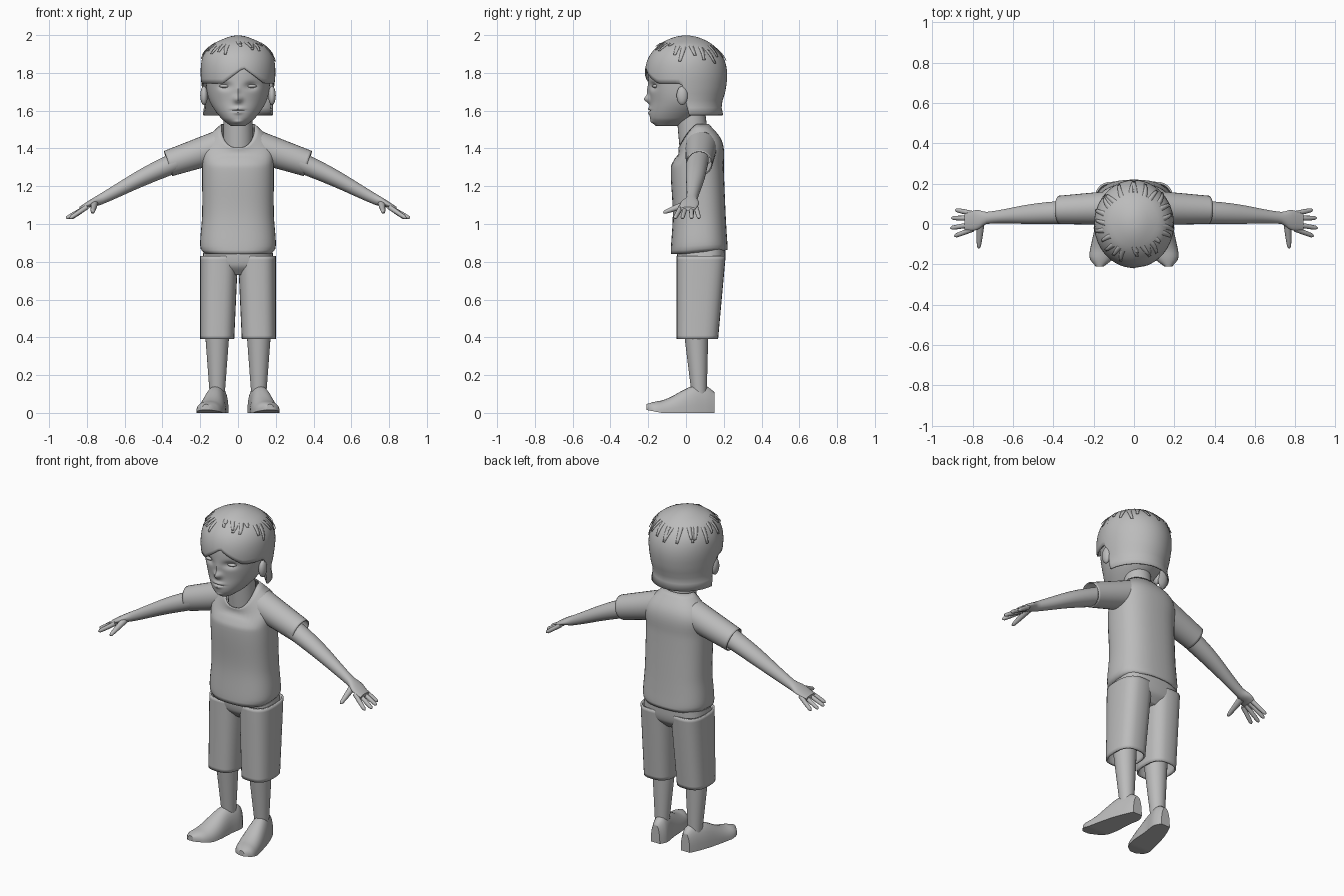
import bpy, bmesh, random
from math import sin, cos, tau, sqrt, exp, radians, copysign
from mathutils import Vector

random.seed(4)
if "Cube" in bpy.data.objects:
    bpy.data.objects.remove(bpy.data.objects["Cube"])

grey = bpy.data.materials.new("plain grey")
grey.use_nodes = True
colour = (.5, .5, .5, 1)
grey.diffuse_color = colour
grey.node_tree.nodes["Principled BSDF"].inputs["Base Color"].default_value = colour


def sample(rows, key):
    """Smooth curve through rows, whose first column is the key."""
    i = max(j for j in range(len(rows) - 1) if j == 0 or rows[j][0] <= key)
    start, end = rows[i], rows[i + 1]
    before, after = rows[max(i - 1, 0)], rows[min(i + 2, len(rows) - 1)]
    span = end[0] - start[0]
    t = (key - start[0]) / span
    ease = t * t * (3 - 2 * t)
    result = []
    for p, a, b, q in list(zip(before, start, end, after))[1:]:
        slope_in = (b - p) / (end[0] - before[0]) * span
        slope_out = (q - a) / (after[0] - start[0]) * span
        bend = t * (1 - t) * ((1 - t) * slope_in - t * slope_out)
        result.append(a + (b - a) * ease + bend)
    return result


def finish(name, bm, mirror=False, shell=0):
    """Turn a bmesh into a smooth shaded object."""
    bmesh.ops.recalc_face_normals(bm, faces=bm.faces)
    mesh = bpy.data.meshes.new(name)
    bm.to_mesh(mesh)
    bm.free()
    mesh.materials.append(grey)
    part = bpy.data.objects.new(name, mesh)
    bpy.context.collection.objects.link(part)
    bpy.ops.object.select_all(action='DESELECT')
    part.select_set(True)
    bpy.context.view_layer.objects.active = part
    bpy.ops.object.shade_smooth_by_angle(angle=radians(50))
    if shell:
        thickness = part.modifiers.new("thickness", 'SOLIDIFY')
        thickness.thickness = shell
        thickness.offset = -1
    if mirror:
        part.modifiers.new("mirror", 'MIRROR')


def skin(bm, rings):
    """Bridge rings of vertices with quads."""
    for ring, following in zip(rings, rings[1:]):
        for i in range(len(ring)):
            bm.faces.new((ring[i - 1], ring[i], following[i], following[i - 1]))


def loft(name, axis, rows, sides=28, steps=22, power=2, warp=None, mirror=False, shell=0):
    """Rows hold position along the axis, two centre coordinates, two radii."""
    bm = bmesh.new()
    rings = []
    for step in range(steps + 1):
        key = rows[0][0] + (rows[-1][0] - rows[0][0]) * step / steps
        u, v, ru, rv = sample(rows, key)
        ring = []
        for i in range(sides):
            c, s = cos(tau * i / sides), sin(tau * i / sides)
            co = [u + ru * copysign(abs(c) ** (2 / power), c),
                  v + rv * copysign(abs(s) ** (2 / power), s)]
            co.insert("xyz".index(axis), key)
            ring.append(bm.verts.new(warp(*co) if warp else co))
        rings.append(ring)
    skin(bm, rings)
    if not shell:
        bm.faces.new(rings[0])
        bm.faces.new(rings[-1])
    finish(name, bm, mirror, shell)


def limb(name, start, end, r_start, r_end, tip=False, **options):
    """Straight tapered limb, with a rounded tip if wanted."""
    start, end = Vector(start), Vector(end)
    turn = (end - start).to_track_quat('Z', 'Y')
    length = (end - start).length
    rows = [(0, 0, 0, r_start, r_start), (length, 0, 0, r_end, r_end)]
    if tip:
        rows[1] = (length - r_end, 0, 0, r_end, r_end)
        rows.append((length, 0, 0, r_end / 3, r_end / 3))
    loft(name, 'z', rows, warp=lambda *co: start + turn @ Vector(co), **options)


def ball(name, centre, size):
    bm = bmesh.new()
    bmesh.ops.create_uvsphere(bm, u_segments=16, v_segments=10, radius=1)
    for vert in bm.verts:
        vert.co = [c + s * p for c, s, p in zip(centre, size, vert.co)]
    finish(name, bm, mirror=True)


# Shirt: hem rises at the back, neckline dips at the front
def shirt_warp(x, y, z):
    dip = min(1, max(0, (.06 - y) / .1)) ** 1.5
    hem = max(0, .94 - z) * max(0, y)
    return x, y, z + hem - max(0, z - 1.3) * dip * .55


loft("shirt_body", 'z', [
    (.84, 0, .07, .18, .15), (.87, 0, .07, .2, .15), (1.05, 0, .07, .19, .14),
    (1.3, 0, .06, .19, .14), (1.4, 0, .07, .19, .13), (1.46, 0, .07, .16, .11),
    (1.53, 0, .04, .09, .08)],
    sides=40, steps=32, power=2.5, warp=shirt_warp, shell=.006)
limb("sleeves", (.1, .08, 1.41), (.37, .07, 1.32), .085, .07, mirror=True, shell=.006)

# Arms and hands
loft("arms", 'x', [
    (.3, .06, 1.34, .06, .06), (.5, .05, 1.25, .05, .05), (.73, .03, 1.13, .03, .03),
    (.78, .02, 1.11, .05, .02), (.84, .01, 1.08, .04, .01)], steps=30, mirror=True)
for label, y in ("little", .07), ("ring", .03), ("middle", -.02), ("index", -.06):
    limb(label + "_fingers", (.8, y * .6 + .01, 1.09), (.92 - abs(y) / 2, y, 1.03),
         .013, .01, tip=True, sides=10, mirror=True)
limb("thumbs", (.76, .01, 1.11), (.77, -.12, 1.06), .02, .01, tip=True, sides=12, mirror=True)

# Shorts, legs and shoes
loft("shorts_seat", 'z', [
    (.73, 0, .08, .1, .08), (.78, 0, .08, .18, .12), (.88, 0, .08, .18, .13)], power=3)
loft("shorts_legs", 'z', [(.39, .11, .06, .09, .11), (.83, .1, .08, .1, .13)],
     power=2.7, mirror=True, shell=.01)
limb("legs", (.11, .07, .1), (.11, .05, .5), .04, .07, mirror=True)
loft("shoes", 'y', [
    (-.21, .17, 0, .02, .03), (-.17, .16, 0, .06, .05), (-.09, .14, 0, .07, .08),
    (.03, .12, 0, .06, .14), (.11, .1, 0, .05, .14), (.15, .1, 0, .03, .11)],
    power=2.3, mirror=True,
    warp=lambda x, y, z: (x, y, max(z, 0) + max(0, -.13 - y) / 5))

# Neck, then the head with a push in y for each facial feature
limb("neck", (0, .05, 1.36), (0, .02, 1.64), .08, .075)
features = {
    "nose": (0, 1.66, .02, .02, -.03), "bridge": (0, 1.7, .01, .03, -.01),
    "socket": (.07, 1.73, .03, .02, .02), "chin": (0, 1.54, .03, .01, -.01),
    "upper lip": (0, 1.61, .03, .01, -.01), "lower lip": (0, 1.59, .02, .01, -.01),
    "mouth": (0, 1.6, .03, .004, .01)}


def face_warp(x, y, z):
    fade = min(1, max(0, -.03 - y) / .06)
    push = sum(depth * exp(-((abs(x) - fx) / wide) ** 2 - ((z - fz) / high) ** 2)
               for fx, fz, wide, high, depth in features.values())
    return x, y + fade * push, z


loft("head", 'z', [
    (1.52, 0, -.1, .04, .06), (1.56, 0, -.07, .09, .12), (1.65, 0, -.02, .15, .17),
    (1.75, 0, -.01, .17, .19), (1.84, 0, -.01, .17, .18), (1.92, 0, -.01, .12, .13)],
    sides=80, steps=90, warp=face_warp)
ball("eyes", (.07, -.16, 1.73), (.03, .02, .01))
ball("ears", (.18, -.02, 1.68), (.02, .03, .05))

# Hair: profile keyed on the root of the depth below the crown
CROWN = 1.99
hair_rows = [(sqrt(CROWN - z), rx, ry) for z, rx, ry in [
    (CROWN, 0, 0), (1.97, .08, .09), (1.94, .14, .14), (1.88, .18, .19),
    (1.8, .19, .21), (1.7, .18, .2), (1.63, .17, .18), (1.57, .18, .19)]]


def hair_point(angle, z, lift=0):
    rx, ry = sample(hair_rows, sqrt(CROWN - z))
    return (rx + lift) * cos(angle), (ry + lift) * sin(angle), z + lift / 2


def hem_height(angle):
    """Low at the nape, above the ears and brow, with a parting in the fringe."""
    t = min(1, max(0, (.08 - sin(angle)) * 5))
    parting = max(0, .08 - abs(cos(angle) / 5 - .03) * .7) if sin(angle) < 0 else 0
    return 1.575 + t * t * (3 - 2 * t) * .17 + parting


bm = bmesh.new()
angles = [tau * j / 72 for j in range(72)]
levels = [(i / 20) ** 2 for i in range(1, 21)]
rings = [[bm.verts.new(hair_point(a, CROWN - (CROWN - hem_height(a)) * level))
          for a in angles] for level in levels]
skin(bm, rings)
bm.faces.new(rings[0])
finish("hair_cap", bm, shell=.008)

# Loose locks lying over the crown, longer at the back
bm = bmesh.new()
LOCKS = 26
for i in range(LOCKS):
    angle = tau * i / LOCKS + random.uniform(-.1, .1)
    top = random.uniform(1.955, 1.98)
    end = random.uniform(1.83, 1.89) + (.06 if sin(angle) < -.3 else 0)
    swing = random.uniform(-.15, .15)
    pairs = []
    for t in (0, .2, .4, .6, .8, 1):
        z = top + (end - top) * t
        half = (.014 - t * .008) / sample(hair_rows, sqrt(CROWN - z))[0]
        pairs.append([bm.verts.new(hair_point(angle + swing * t + side * half, z, (1 + 2 * t) / 200))
                      for side in (-1, 1)])
    for (a, b), (c, d) in zip(pairs, pairs[1:]):
        bm.faces.new((a, b, d, c))
finish("hair_locks", bm, shell=.003)
